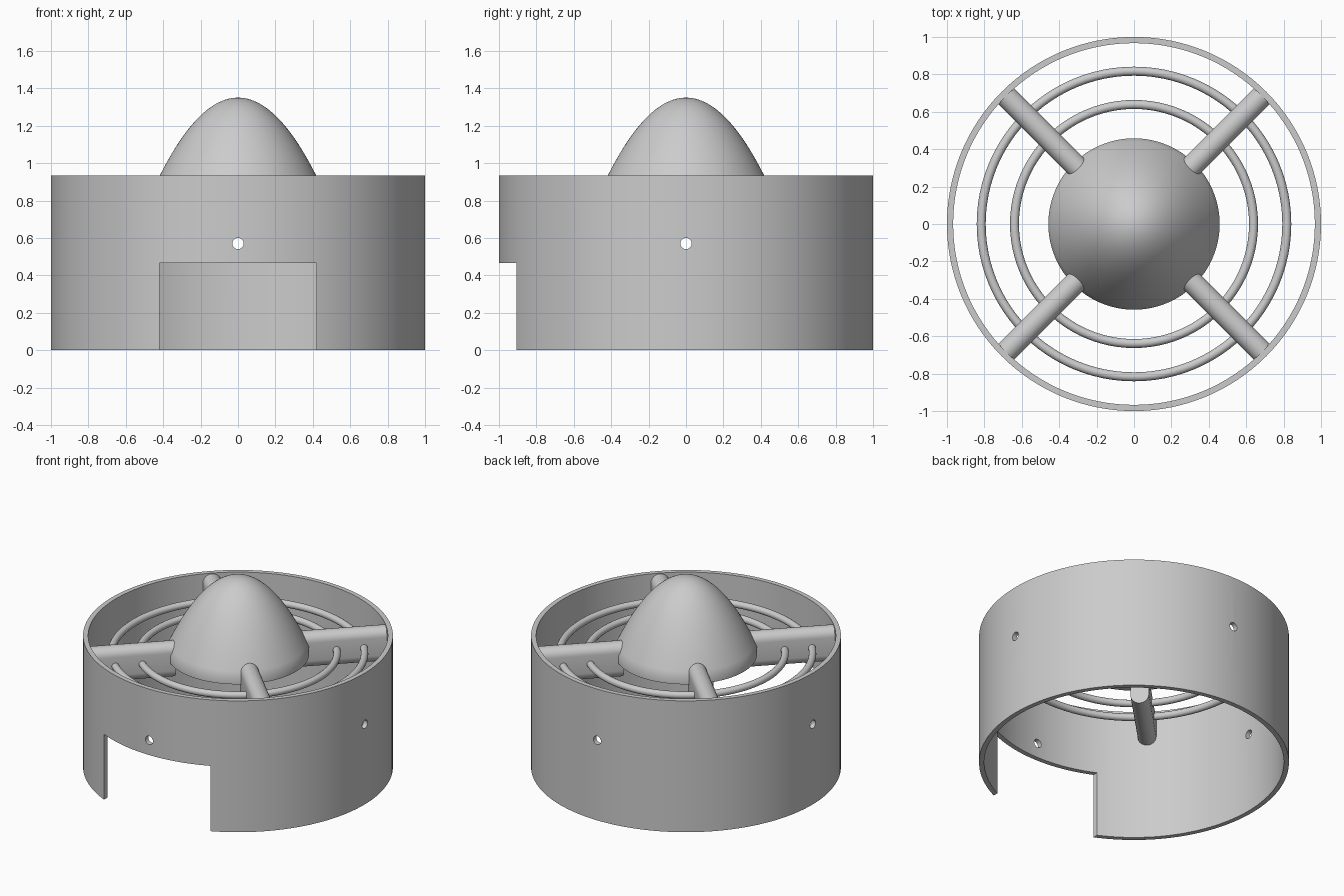
import bpy, math
from mathutils import Vector, Matrix

if "Cube" in bpy.data.objects:
    bpy.data.objects.remove(bpy.data.objects["Cube"], do_unlink=True)

grey = bpy.data.materials.new("light_grey")
grey.use_nodes = True
colour = (0.6, 0.6, 0.6, 1)
grey.diffuse_color = colour
grey.node_tree.nodes["Principled BSDF"].inputs["Base Color"].default_value = colour


def make(name, verts, faces):
    mesh = bpy.data.meshes.new(name)
    mesh.from_pydata(verts, [], faces)
    mesh.materials.append(grey)
    obj = bpy.data.objects.new(name, mesh)
    bpy.context.collection.objects.link(obj)
    return obj


def activate(obj):
    bpy.ops.object.select_all(action="DESELECT")
    obj.select_set(True)
    bpy.context.view_layer.objects.active = obj


def smooth(obj):
    activate(obj)
    bpy.ops.object.shade_smooth_by_angle(angle=math.radians(30))


def lathe(name, profile, steps=128):
    """Spin a closed counter-clockwise (radius, z) outline about z."""
    n = len(profile)
    verts, faces = [], []
    for i in range(steps):
        a = math.tau * i / steps
        verts += [(r * math.cos(a), r * math.sin(a), z) for r, z in profile]
        j = (i + 1) % steps
        faces += [(i * n + k, j * n + k, j * n + (k + 1) % n, i * n + (k + 1) % n)
                  for k in range(n)]
    return make(name, verts, faces)


def cut(obj, cutter):
    cutter.hide_render = True
    mod = obj.modifiers.new("cut", "BOOLEAN")
    mod.operation, mod.solver, mod.object = "DIFFERENCE", "EXACT", cutter
    activate(obj)
    bpy.ops.object.modifier_apply(modifier=mod.name)
    bpy.data.objects.remove(cutter, do_unlink=True)


# Outer duct wall
TOP = 0.935
duct = lathe("duct_wall", [(0.967, 0), (1, 0), (1, TOP), (0.967, TOP)])

# Front opening
bpy.ops.mesh.primitive_cube_add(size=1, location=(0, -1, 0.2325))
opening = bpy.context.object
opening.scale = (0.84, 1, 0.465)
opening.location.z -= 0.1
opening.scale.z += 0.2
cut(duct, opening)

# Four screw holes
for rotation in ((math.pi / 2, 0, 0), (0, math.pi / 2, 0)):
    bpy.ops.mesh.primitive_cylinder_add(vertices=24, radius=0.03, depth=2.4,
                                        location=(0, 0, 0.57), rotation=rotation)
    cut(duct, bpy.context.object)
smooth(duct)

# Hollow parabolic nose cone with a short straight skirt
def dome(radius, peak, base, steps=28):
    return [(max(radius * t / steps, 0.0005), peak - (peak - base) * (t / steps) ** 2)
            for t in range(steps, -1, -1)]

outer = dome(0.458, 1.35, 0.85)
inner = dome(0.42, 1.31, 0.85)
nose = lathe("nose_cone", [(0.42, 0.80), (0.458, 0.80)] + outer + inner[::-1])
smooth(nose)

# Guard rings
for name, radius in (("outer_guard_ring", 0.817), ("inner_guard_ring", 0.639)):
    bpy.ops.mesh.primitive_torus_add(major_radius=radius, minor_radius=0.024,
                                     major_segments=96, minor_segments=16,
                                     location=(0, 0, 0.808))
    ring = bpy.context.object
    ring.name = name
    ring.data.materials.append(grey)
    smooth(ring)

# Round-edged struts joining the nose cone to the wall
HALF, LOW, HIGH, ARC = 0.06, 0.685, 0.93, 12
section = []
for side, centre in ((0, HIGH - HALF), (math.pi, LOW + HALF)):
    for k in range(ARC + 1):
        a = side + math.pi * k / ARC
        section.append((HALF * math.cos(a), centre + HALF * math.sin(a)))
n = len(section)
for i, name in enumerate(("back_left", "back_right", "front_right", "front_left")):
    turn = Matrix.Rotation(math.radians(45 + 90 * i), 3, "Z")
    verts = []
    for end, reach in ((0, 0.42), (1, 0.98)):
        for y, z in section:
            # ends follow the round surfaces they meet
            verts.append(turn @ Vector((math.sqrt(reach ** 2 - y ** 2), y, z)))
    faces = [(k, k + n, (k + 1) % n + n, (k + 1) % n) for k in range(n)]
    faces = [f[::-1] for f in faces]
    faces += [tuple(range(n))[::-1], tuple(range(n, 2 * n))]
    smooth(make(name + "_strut", verts, faces))
